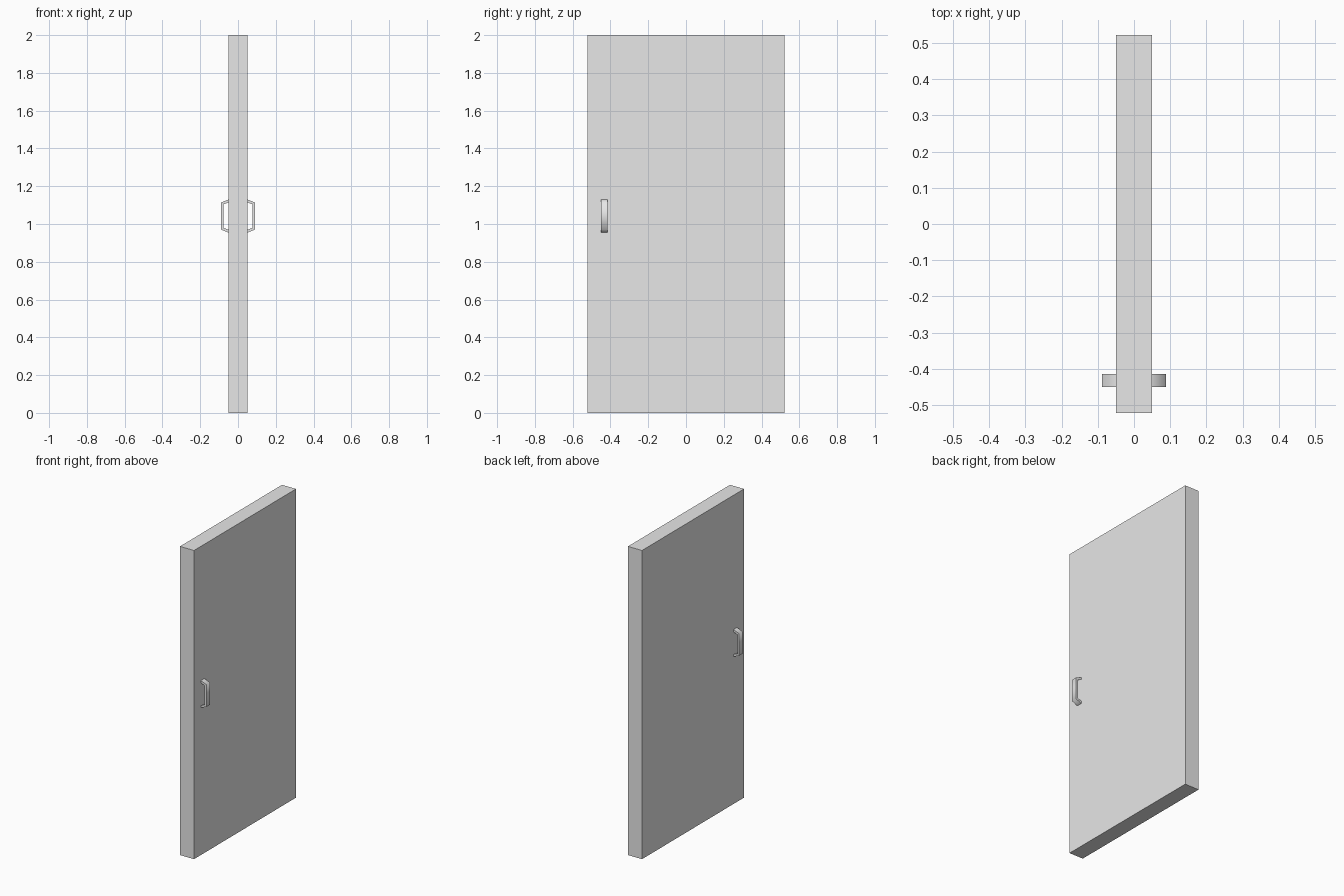
import bpy, bmesh, math

default = bpy.data.objects.get("Cube")
if default:
    bpy.data.objects.remove(default, do_unlink=True)

grey = bpy.data.materials.new("light grey")
grey.use_nodes = True
colour = (0.8, 0.8, 0.8, 1)
grey.diffuse_color = colour
grey.node_tree.nodes["Principled BSDF"].inputs["Base Color"].default_value = colour


def add_object(name, bm):
    bmesh.ops.recalc_face_normals(bm, faces=bm.faces)
    mesh = bpy.data.meshes.new(name)
    bm.to_mesh(mesh)
    bm.free()
    mesh.materials.append(grey)
    obj = bpy.data.objects.new(name, mesh)
    bpy.context.collection.objects.link(obj)
    return obj


# Door slab
bm = bmesh.new()
bmesh.ops.create_cube(bm, size=1)
bmesh.ops.scale(bm, vec=(0.1, 1.044, 2), verts=bm.verts)
bmesh.ops.translate(bm, vec=(0, 0, 1), verts=bm.verts)
add_object("door_slab", bm)

# Pull handles: a bracket profile in x and height, extruded across the door
MID_Z, Y_FRONT, WIDTH = 1.042, -0.451, 0.036
outer = [(0.049, 0.088), (0.089, 0.072)]
inner = [(0.077, 0.062), (0.049, 0.073)]


def add_handle(name, side):
    bm = bmesh.new()
    # Each strip joins matching outer and inner points from top to bottom
    outside = outer + [(x, -z) for x, z in reversed(outer)]
    inside = inner[::-1] + [(x, -z) for x, z in inner]
    loops = []
    for y in (Y_FRONT, Y_FRONT + WIDTH):
        loops.append([[bm.verts.new((side * x, y, MID_Z + z)) for x, z in path]
                      for path in (outside, inside)])
    (fo, fi), (bo, bi) = loops
    for i in range(len(outside) - 1):
        j = i + 1
        for a, b in ((fo, fi), (bo, bi), (fo, bo), (fi, bi)):
            bm.faces.new((a[i], a[j], b[j], b[i]))
    for i in (0, -1):
        bm.faces.new((fo[i], fi[i], bi[i], bo[i]))
    obj = add_object(name, bm)
    # Smooth around the bends, sharp along the right-angled edges
    bpy.ops.object.select_all(action='DESELECT')
    obj.select_set(True)
    bpy.context.view_layer.objects.active = obj
    bpy.ops.object.shade_smooth_by_angle(angle=math.radians(80))


add_handle("left_handle", 1)
add_handle("right_handle", -1)
